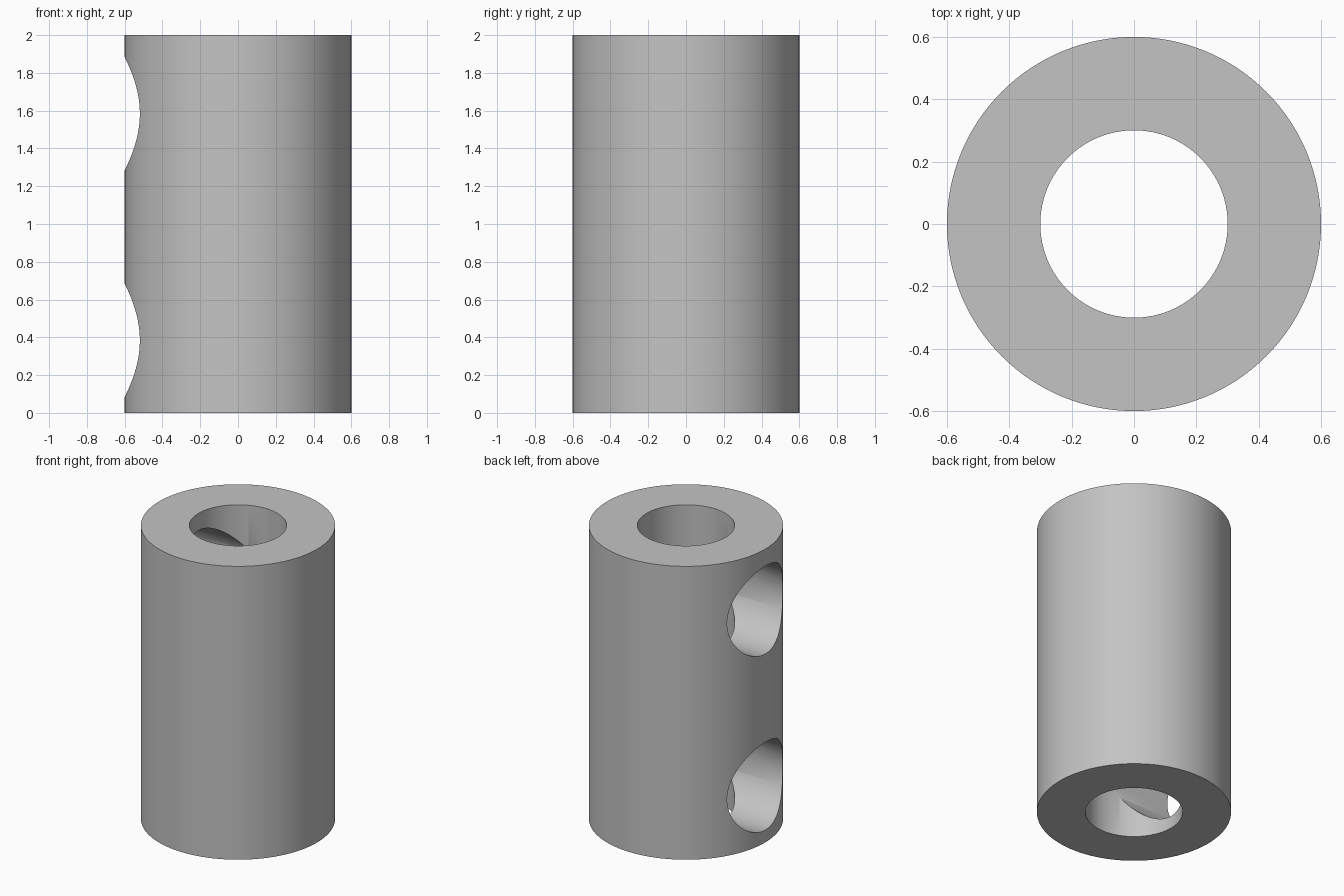
import bpy
import math

cube = bpy.data.objects.get("Cube")
if cube:
    bpy.data.objects.remove(cube, do_unlink=True)

OUTER_R, BORE_R, HOLE_R = 0.6, 0.3005, 0.2995
HEIGHT = 2.0
HOLE_HEIGHTS = (0.384, 1.584)

grey = bpy.data.materials.new("plain grey")
grey.use_nodes = True
colour = (0.55, 0.55, 0.55, 1.0)
grey.diffuse_color = colour
grey.node_tree.nodes["Principled BSDF"].inputs["Base Color"].default_value = colour


def cylinder(name, radius, depth, location, rotation=(0, 0, 0)):
    bpy.ops.mesh.primitive_cylinder_add(
        vertices=128, radius=radius, depth=depth, location=location, rotation=rotation)
    obj = bpy.context.object
    obj.name = name
    obj.data.materials.append(grey)
    return obj


def cut(target, cutter):
    """Subtract the cutter from the target, then discard the cutter."""
    cutter.hide_render = True
    mod = target.modifiers.new(cutter.name, 'BOOLEAN')
    mod.operation = 'DIFFERENCE'
    mod.solver = 'EXACT'
    mod.object = cutter
    bpy.context.view_layer.objects.active = target
    bpy.ops.object.modifier_apply(modifier=mod.name)
    bpy.data.objects.remove(cutter, do_unlink=True)


# Thick-walled sleeve with a bore from end to end
sleeve = cylinder("sleeve", OUTER_R, HEIGHT, (0, 0, HEIGHT / 2))
cut(sleeve, cylinder("bore_cutter", BORE_R, HEIGHT * 2, (0, 0, HEIGHT / 2)))

# Two side holes through one wall, ending inside the bore
for z in HOLE_HEIGHTS:
    cut(sleeve, cylinder("side_hole_cutter", HOLE_R, 1.0, (-0.5, 0, z),
                         (0, math.pi / 2, 0)))

# Smooth walls with crisp rims
bpy.ops.object.select_all(action='DESELECT')
sleeve.select_set(True)
bpy.context.view_layer.objects.active = sleeve
bpy.ops.object.shade_smooth_by_angle(angle=math.radians(30))
